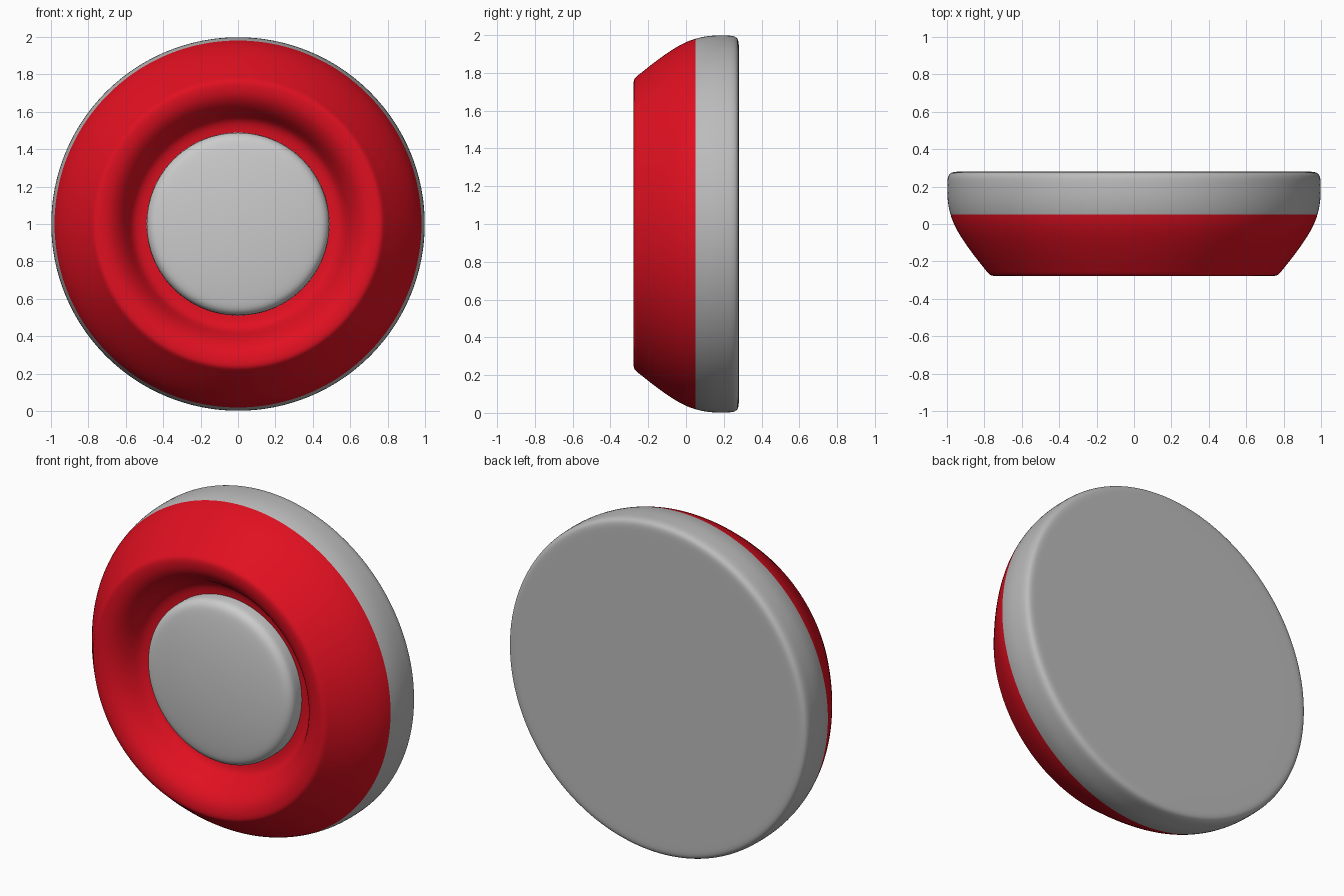
import bpy, bmesh, math
from mathutils import Vector

if "Cube" in bpy.data.objects:
    bpy.data.objects.remove(bpy.data.objects["Cube"])

CENTRE = Vector((0, 0, 1))
SEAM_Y = 0.05


def lathe(name, profile, steps=64):
    """Spin a (radius, y) profile around the front-back axis."""
    bm = bmesh.new()
    verts = [bm.verts.new((r, y, 1)) for r, y in profile]
    edges = [bm.edges.new(pair) for pair in zip(verts, verts[1:])]
    bmesh.ops.spin(bm, geom=verts + edges, cent=CENTRE, axis=(0, 1, 0),
                   angle=math.tau, steps=steps)
    bmesh.ops.remove_doubles(bm, verts=bm.verts, dist=0.0005)
    bmesh.ops.recalc_face_normals(bm, faces=bm.faces)
    for f in bm.faces:
        f.smooth = True
    mesh = bpy.data.meshes.new(name)
    bm.to_mesh(mesh)
    bm.free()
    obj = bpy.data.objects.new(name, mesh)
    bpy.context.collection.objects.link(obj)
    sub = obj.modifiers.new("smooth", 'SUBSURF')
    sub.levels = sub.render_levels = 2
    return obj


# Housing: flat grey back, rounded rim, sloped red front with a dished opening
housing = lathe("housing", [
    (0, 0.28), (0.5, 0.28), (0.92, 0.28), (0.955, 0.28), (0.985, 0.275),
    (0.999, 0.25), (1.0, 0.2), (1.0, 0.13), (0.985, SEAM_Y), (0.955, -0.025),
    (0.9, -0.11), (0.84, -0.19), (0.795, -0.245), (0.775, -0.272),
    (0.755, -0.278), (0.73, -0.278), (0.69, -0.27), (0.65, -0.245),
    (0.615, -0.205), (0.59, -0.16), (0.568, -0.12), (0.54, -0.1),
    (0.5, -0.09), (0.4, -0.085), (0, -0.085)])
grey = bpy.data.materials.new("grey")
grey.diffuse_color = (0.5, 0.5, 0.5, 1)
grey.use_nodes = True
grey.node_tree.nodes["Principled BSDF"].inputs["Base Color"].default_value = grey.diffuse_color
red = bpy.data.materials.new("red")
red.diffuse_color = (0.75, 0.005, 0.015, 1)
red.use_nodes = True
red.node_tree.nodes["Principled BSDF"].inputs["Base Color"].default_value = red.diffuse_color
housing.data.materials.append(grey)
housing.data.materials.append(red)
for face in housing.data.polygons:
    face.material_index = 1 if face.center.y < SEAM_Y else 0

# Button: shallow dome with a rounded edge, set in the dish
lathe("centre_button", [
    (0, -0.05), (0.48, -0.05), (0.49, -0.06), (0.49, -0.14), (0.485, -0.165),
    (0.465, -0.188), (0.43, -0.2), (0.3, -0.218), (0.15, -0.229), (0, -0.232)])
